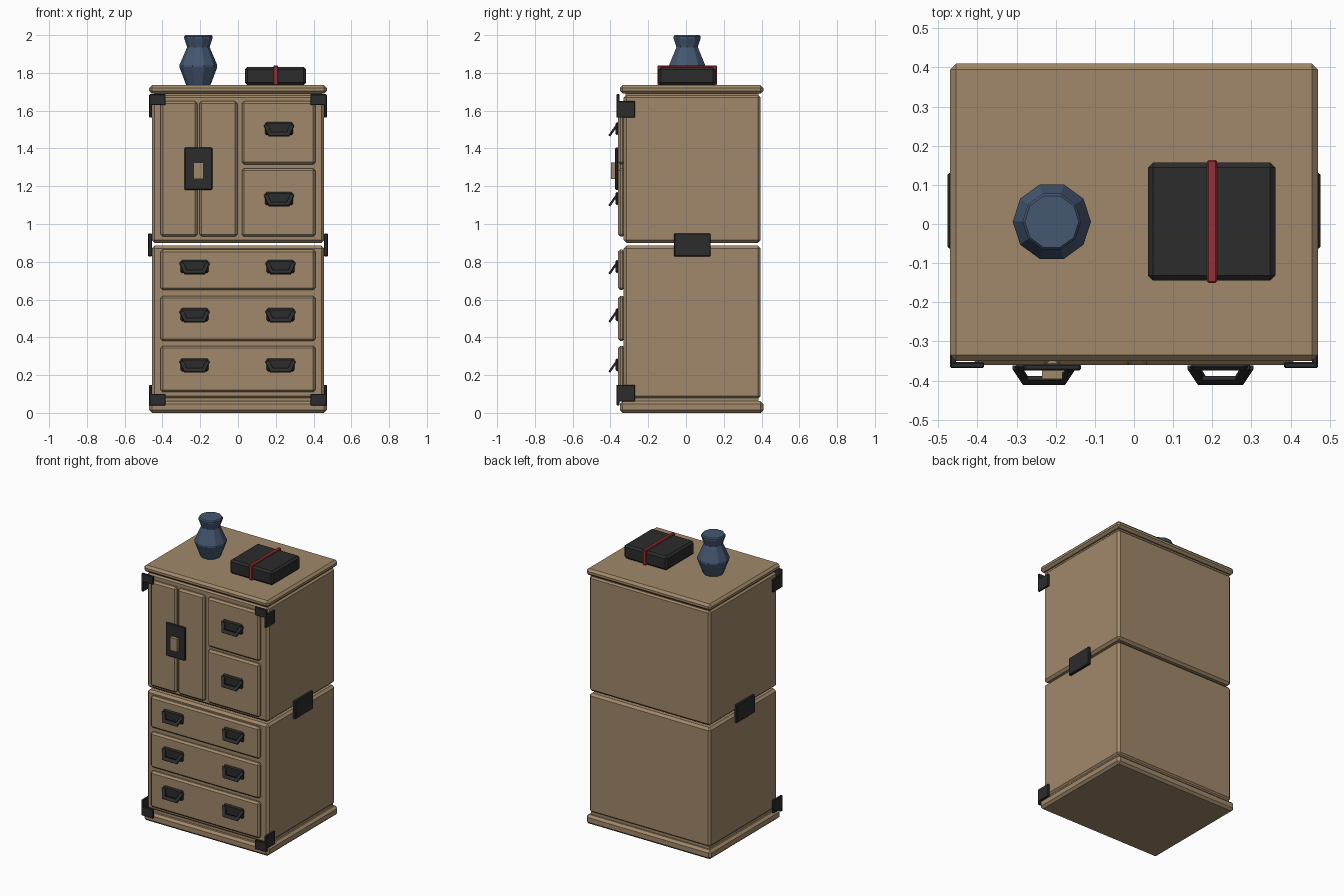
import bpy, bmesh, math
from mathutils import Vector

cube = bpy.data.objects.get("Cube")
if cube:
    bpy.data.objects.remove(cube, do_unlink=True)


def material(name, rgb):
    m = bpy.data.materials.new(name)
    m.use_nodes = True
    m.diffuse_color = (*rgb, 1)
    m.node_tree.nodes["Principled BSDF"].inputs["Base Color"].default_value = (*rgb, 1)
    return m


WOOD = material("tan_wood", (0.355, 0.25, 0.145))
IRON = material("black_iron", (0.025, 0.025, 0.025))
BLUE = material("blue_glaze", (0.058, 0.095, 0.165))
RED = material("red_ribbon", (0.33, 0.03, 0.035))


def add_object(name, bm, mat):
    bmesh.ops.recalc_face_normals(bm, faces=bm.faces)
    me = bpy.data.meshes.new(name)
    bm.to_mesh(me)
    bm.free()
    me.materials.append(mat)
    ob = bpy.data.objects.new(name, me)
    bpy.context.collection.objects.link(ob)
    return ob


def box(name, x, y, z, mat, bevel=0.0):
    """Box from three (min, max) ranges, with chamfered edges."""
    bm = bmesh.new()
    bmesh.ops.create_cube(bm, size=1)
    for v in bm.verts:
        v.co = [sum(r) / 2 + c * (r[1] - r[0]) for c, r in zip(v.co, (x, y, z))]
    ob = add_object(name, bm, mat)
    if bevel:
        mod = ob.modifiers.new("chamfer", "BEVEL")
        mod.width = bevel
        mod.segments = 1
    return ob


def lathe(name, center, profile, sides, mat):
    """Faceted turned shape from (radius, z) pairs, capped at both ends."""
    bm = bmesh.new()
    rings = [[bm.verts.new((center[0] + r * math.cos(2 * math.pi * i / sides),
                            center[1] + r * math.sin(2 * math.pi * i / sides), z))
              for i in range(sides)] for r, z in profile]
    for a, b in zip(rings, rings[1:]):
        for i in range(sides):
            j = (i + 1) % sides
            bm.faces.new((a[i], a[j], b[j], b[i]))
    bm.faces.new(rings[0])
    bm.faces.new(rings[-1])
    return add_object(name, bm, mat)


def bail(name, x, z):
    """Hanging trapezoid handle, a flat square bar bent around three sides."""
    up = Vector((0, -0.035, -0.05)).normalized()
    thick = Vector((0, up.z, -up.y)) * 0.006
    origin = Vector((x, -0.367, z + 0.022))
    outer = [(-0.08, 0), (-0.054, 0.068), (0.054, 0.068), (0.08, 0)]
    inner = [(-0.058, 0), (-0.042, 0.046), (0.042, 0.046), (0.058, 0)]
    bm = bmesh.new()
    rows = []
    for o, i in zip(outer, inner):
        po, pi = (origin + Vector((p[0], 0, 0)) + up * p[1] for p in (o, i))
        rows.append([bm.verts.new(c) for c in (po + thick, pi + thick, pi - thick, po - thick)])
    for a, b in zip(rows, rows[1:]):
        for k in range(4):
            bm.faces.new((a[k], a[(k + 1) % 4], b[(k + 1) % 4], b[k]))
    bm.faces.new(rows[0])
    bm.faces.new(rows[-1])
    return add_object(name, bm, IRON)


def handle(name, x, z):
    box(name + "_plate", (x - 0.074, x + 0.074), (-0.374, -0.356), (z - 0.03, z + 0.039), IRON, 0.008)
    bail(name + "_bail", x, z)


# Carcass: plinth, two stacked cases and top board
EDGE_X, EDGE_Y = (-0.47, 0.47), (-0.35, 0.41)
CASE_X, CASE_Y = (-0.456, 0.456), (-0.33, 0.395)
box("base_board", EDGE_X, EDGE_Y, (0, 0.062), WOOD, 0.015)
box("base_molding", (-0.445, 0.445), (-0.32, 0.385), (0.05, 0.09), WOOD)
box("lower_case", CASE_X, CASE_Y, (0.075, 0.885), WOOD, 0.015)
box("upper_case", CASE_X, CASE_Y, (0.9, 1.685), WOOD, 0.015)
box("top_molding", (-0.445, 0.445), (-0.32, 0.385), (1.67, 1.70), WOOD)
box("top_board", EDGE_X, EDGE_Y, (1.69, 1.735), WOOD, 0.015)

# Wide drawers, each with a pair of handles
FRONT_Y = (-0.36, -0.325)
for n, (z0, z1, hz) in enumerate([(0.11, 0.355, 0.25), (0.38, 0.62, 0.515), (0.65, 0.865, 0.77)]):
    box(f"wide_drawer_{n}", (-0.41, 0.41), FRONT_Y, (z0, z1), WOOD, 0.012)
    for side, x in (("right", -0.23), ("left", 0.225)):
        handle(f"wide_drawer_{n}_{side}_handle", x, hz)

# Small drawers
for n, (z0, z1, hz) in enumerate([(0.933, 1.295, 1.13), (1.315, 1.65, 1.5)]):
    box(f"small_drawer_{n}", (0.02, 0.41), FRONT_Y, (z0, z1), WOOD, 0.012)
    handle(f"small_drawer_{n}_handle", 0.217, hz)

# Doors with lock plate and knob
box("right_door", (-0.41, -0.215), FRONT_Y, (0.933, 1.65), WOOD, 0.012)
box("left_door", (-0.204, -0.003), FRONT_Y, (0.933, 1.65), WOOD, 0.012)
box("lock_plate", (-0.283, -0.136), (-0.375, -0.357), (1.18, 1.405), IRON, 0.005)
box("lock_knob", (-0.235, -0.183), (-0.396, -0.33), (1.237, 1.325), WOOD)

# Iron corner brackets and side clasps
for side, s in (("left", 1), ("right", -1)):
    def span(a, b):
        return tuple(sorted((s * a, s * b)))
    for level, fz, sz in (("top", (1.63, 1.687), (1.563, 1.65)),
                          ("bottom", (0.04, 0.1), (0.06, 0.148))):
        box(f"{side}_{level}_bracket_front", span(0.383, 0.47), (-0.368, -0.353), fz, IRON, 0.003)
        box(f"{side}_{level}_bracket_side", span(0.455, 0.47), (-0.368, -0.27), sz, IRON, 0.003)
    box(f"{side}_clasp", span(0.455, 0.476), (-0.063, 0.13), (0.828, 0.95), IRON, 0.004)

# Vase
lathe("vase", (-0.21, 0.006),
      [(0.063, 1.735), (0.068, 1.745), (0.1, 1.83), (0.1, 1.842), (0.06, 1.935),
       (0.062, 1.945), (0.075, 1.982), (0.075, 1.993), (0.069, 2.0)], 10, BLUE)

# Box tied with a ribbon
box("keepsake_box", (0.036, 0.361), (-0.145, 0.157), (1.735, 1.83), IRON, 0.013)
box("ribbon", (0.187, 0.212), (-0.151, 0.164), (1.735, 1.838), RED, 0.004)
